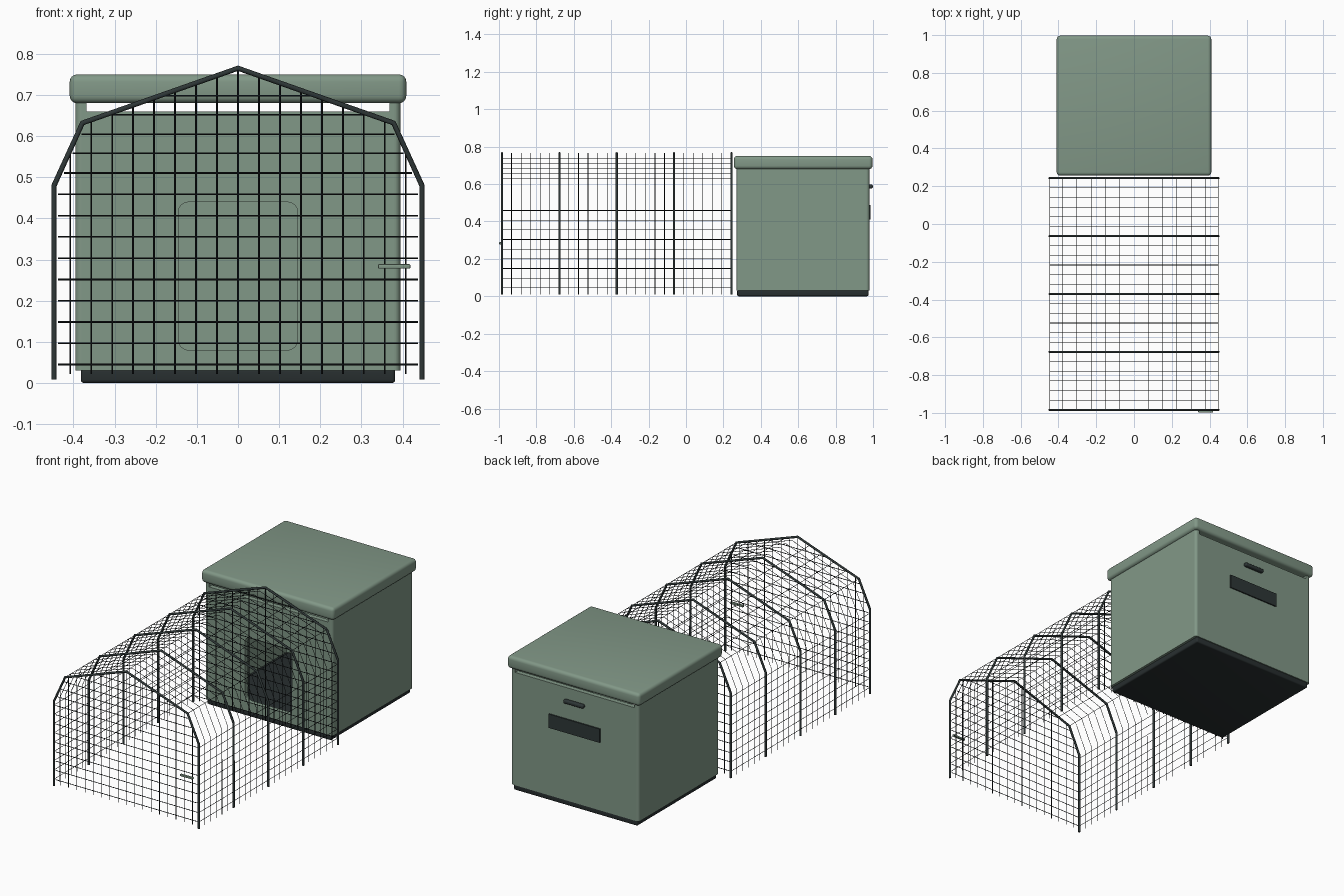
import bpy, bmesh, math

if "Cube" in bpy.data.objects:
    bpy.data.objects.remove(bpy.data.objects["Cube"])


def material(name, rgb):
    m = bpy.data.materials.new(name)
    m.diffuse_color = (*rgb, 1)
    m.use_nodes = True
    m.node_tree.nodes["Principled BSDF"].inputs["Base Color"].default_value = m.diffuse_color
    return m


GREEN = material("sage_green", (0.222, 0.314, 0.243))
DARK = material("charcoal", (0.021, 0.028, 0.029))
FRAME = material("dark_frame", (0.027, 0.037, 0.037))
WIRE = material("black_wire", (0.010, 0.013, 0.015))


def smooth(ob):
    bpy.ops.object.select_all(action='DESELECT')
    bpy.context.view_layer.objects.active = ob
    ob.select_set(True)
    bpy.ops.object.shade_smooth_by_angle(angle=math.radians(35))


def box(name, x, y, z, mat, bevel=0.0, axis=None, seg=4, shade=True):
    """Box from (min, max) ranges; axis limits the bevel to edges along that axis."""
    bm = bmesh.new()
    bmesh.ops.create_cube(bm, size=1)
    for v in bm.verts:
        for i, (lo, hi) in enumerate((x, y, z)):
            v.co[i] = hi if v.co[i] > 0 else lo
    if bevel:
        edges = [e for e in bm.edges if axis is None
                 or abs((e.verts[0].co - e.verts[1].co).normalized()[axis]) > 0.9]
        bmesh.ops.bevel(bm, geom=edges, offset=bevel, segments=seg,
                        profile=0.5, affect='EDGES')
    me = bpy.data.meshes.new(name)
    bm.to_mesh(me)
    bm.free()
    me.materials.append(mat)
    ob = bpy.data.objects.new(name, me)
    bpy.context.collection.objects.link(ob)
    if bevel and shade:
        smooth(ob)
    return ob


def cut(ob, cutter):
    cutter.hide_render = True
    mod = ob.modifiers.new("cut", 'BOOLEAN')
    mod.operation, mod.object, mod.solver = 'DIFFERENCE', cutter, 'EXACT'
    bpy.context.view_layer.objects.active = ob
    bpy.ops.object.modifier_apply(modifier=mod.name)
    bpy.data.objects.remove(cutter)


def wires(name, paths, radius, mat, res=0):
    """One curve object holding many straight or bent wires."""
    cu = bpy.data.curves.new(name, 'CURVE')
    cu.dimensions = '3D'
    cu.bevel_depth, cu.bevel_resolution, cu.use_fill_caps = radius, res, True
    for pts in paths:
        sp = cu.splines.new('POLY')
        sp.points.add(len(pts) - 1)
        for p, co in zip(sp.points, pts):
            p.co = (*co, 1)
    cu.materials.append(mat)
    ob = bpy.data.objects.new(name, cu)
    bpy.context.collection.objects.link(ob)
    return ob


# Bottomless shelter walls with a doorway and an air gap under the lid
shell = box("shelter_shell", (-0.395, 0.395), (0.27, 0.98), (0.03, 0.69), GREEN,
            0.015, 2, 4, False)
for cutter in (
    box("cavity_cutter", (-0.368, 0.368), (0.297, 0.953), (-0.1, 0.8), GREEN),
    box("gap_cutter", (-0.368, 0.368), (0.2, 1.1), (0.66, 0.8), GREEN),
    box("door_cutter", (-0.145, 0.145), (0.2, 0.4), (0.08, 0.44), GREEN, 0.025, 1, 4, False),
):
    cut(shell, cutter)
shell.data.polygons.foreach_set("use_smooth", [False] * len(shell.data.polygons))

# Lid, and the dark base that also forms the floor
box("lid", (-0.409, 0.409), (0.256, 0.997), (0.68, 0.75), GREEN, 0.018)
box("base", (-0.382, 0.382), (0.274, 0.975), (0.0, 0.035), DARK, 0.008)

# Rear handle and vent
box("rear_handle", (-0.062, 0.062), (0.975, 0.999), (0.576, 0.597), FRAME, 0.008)
box("vent_plate", (-0.157, 0.157), (0.978, 0.987), (0.41, 0.487), FRAME)

# Run: gabled hoops
FRONT, BACK = -0.984, 0.243
HALF = [(0.447, 0.009), (0.447, 0.48), (0.378, 0.632), (0.0, 0.765)]
PROFILE = HALF + [(-x, z) for x, z in HALF[-2::-1]]


def width_at(z):
    for (x0, z0), (x1, z1) in zip(HALF, HALF[1:]):
        if z <= z1:
            return x0 + (x1 - x0) * (z - z0) / (z1 - z0)
    return 0.0


def height_at(x):
    x = abs(x)
    for (x0, z0), (x1, z1) in zip(HALF[1:], HALF[2:]):
        if x >= x1:
            return z0 + (z1 - z0) * (x - x0) / (x1 - x0)


def hoop(y):
    return [(x, y, z) for x, z in PROFILE]


step = (BACK - FRONT) / 4
wires("hoop_frames", [hoop(FRONT + i * step) for i in range(5)], 0.0065, FRAME, 1)

# Thin hoops between the frames
thin = (BACK - FRONT) / 24
wires("thin_hoops", [hoop(FRONT + i * thin) for i in range(25) if i % 6], 0.0016, WIRE)

# Lengthwise wires on the walls and roof
rows = [0.045 + 0.0517 * i for i in range(9)]
spots = [(s * 0.447, z) for z in rows for s in (-1, 1)]
spots += [(0.0756 * i, height_at(0.0756 * i)) for i in range(-5, 6) if i]
wires("length_wires", [[(x, FRONT, z), (x, BACK, z)] for x, z in spots], 0.0016, WIRE)

# Grid panels at both ends
cross = [0.045 + 0.0517 * i for i in range(10)] + [0.558, 0.605, 0.652, 0.698]
for label, y in (("front", FRONT), ("rear", BACK)):
    paths = []
    for z in cross:
        w = width_at(z) - 0.01
        paths.append([(-w, y, z), (w, y, z)])
    for i in range(-8, 9):
        x = 0.051 * i
        paths.append([(x, y, 0.022), (x, y, height_at(x) - 0.006)])
    wires(f"{label}_grid", paths, 0.002, WIRE)

# Door latch on the front panel
box("latch", (0.34, 0.419), (-0.999, -0.986), (0.278, 0.289), GREEN, 0.003, None, 2)
